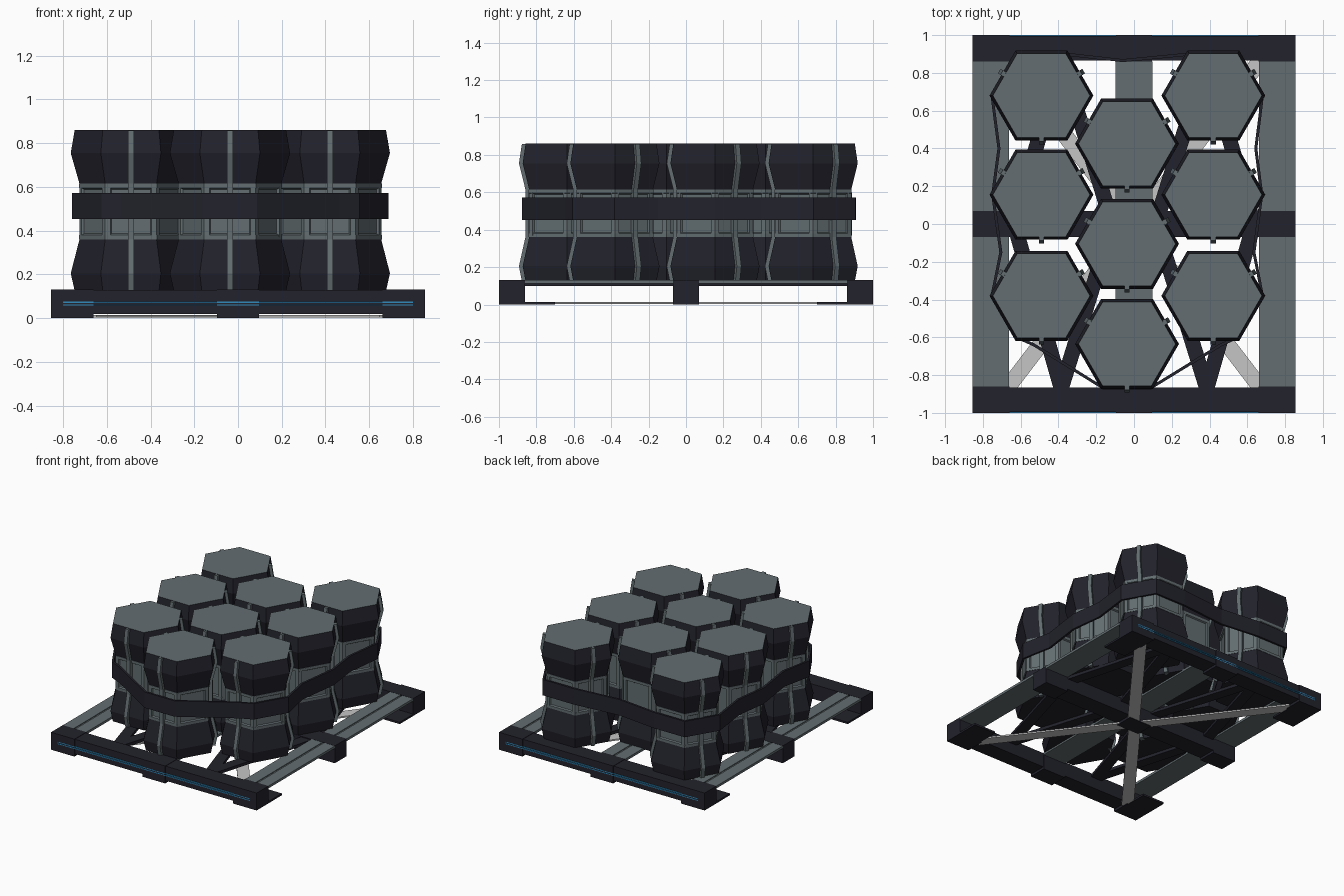
import bpy, bmesh, math
from mathutils import Vector

if "Cube" in bpy.data.objects:
    bpy.data.objects.remove(bpy.data.objects["Cube"])


def mat(name, col):
    m = bpy.data.materials.new(name)
    m.diffuse_color = (*col, 1)
    m.use_nodes = True
    m.node_tree.nodes["Principled BSDF"].inputs["Base Color"].default_value = m.diffuse_color
    return m


DARK = mat("dark_blue_black", (0.016, 0.016, 0.025))
GREY = mat("slate_grey", (0.125, 0.155, 0.165))
LIGHT = mat("light_grey", (0.56, 0.56, 0.56))
BLUE = mat("blue", (0.03, 0.26, 0.52))


def finish(name, bm, mats):
    bmesh.ops.recalc_face_normals(bm, faces=bm.faces)
    me = bpy.data.meshes.new(name)
    bm.to_mesh(me)
    bm.free()
    for m in mats:
        me.materials.append(m)
    ob = bpy.data.objects.new(name, me)
    bpy.context.collection.objects.link(ob)
    return ob


def box(name, x0, x1, y0, y1, z0, z1, m):
    bm = bmesh.new()
    bmesh.ops.create_cube(bm, size=1)
    for v in bm.verts:
        v.co = ((x0 + x1) / 2 + v.co.x * (x1 - x0),
                (y0 + y1) / 2 + v.co.y * (y1 - y0),
                (z0 + z1) / 2 + v.co.z * (z1 - z0))
    return finish(name, bm, [m])


def bar(name, a, b, w, z0, z1, m):
    a, b = Vector(a), Vector(b)
    d = b - a
    ob = box(name, -d.length / 2, d.length / 2, -w / 2, w / 2, z0, z1, m)
    ob.location = ((a.x + b.x) / 2, (a.y + b.y) / 2, 0)
    ob.rotation_euler.z = math.atan2(d.y, d.x)
    return ob


def loft(bm, rings):
    """Closed rings of equal count joined into a capped solid."""
    vs = [[bm.verts.new(p) for p in r] for r in rings]
    n = len(vs[0])
    for a, b in zip(vs, vs[1:]):
        for i in range(n):
            j = (i + 1) % n
            bm.faces.new((a[i], a[j], b[j], b[i]))
    bm.faces.new(vs[0])
    return bm.faces.new(vs[-1])


def hexring(r, z):
    return [(r * math.cos(math.radians(60 * k)), r * math.sin(math.radians(60 * k)), z) for k in range(6)]


# canister: waisted hexagonal drum with dark ends, grey waist and three ribs
PROFILE = [(0.257, 0.125), (0.275, 0.205), (0.235, 0.36), (0.235, 0.615), (0.275, 0.755), (0.257, 0.86)]


def make_canister():
    bm = bmesh.new()
    # dark end caps
    loft(bm, [hexring(r, z) for r, z in PROFILE[:3]])
    top = loft(bm, [hexring(r, z) for r, z in PROFILE[3:]])
    top.material_index = 1
    dark_count = len(bm.faces)
    # grey waist with collars
    loft(bm, [hexring(r, z) for r, z in
              [(0.238, 0.36), (0.238, 0.38), (0.226, 0.386), (0.226, 0.589), (0.238, 0.595), (0.238, 0.615)]])
    # corner posts on the waist
    for k in range(6):
        c, s = math.cos(math.radians(60 * k)), math.sin(math.radians(60 * k))
        quad = [(0.2, -0.02), (0.226, -0.022), (0.236, 0), (0.226, 0.022), (0.2, 0.02)]
        loft(bm, [[(u * c - v * s, u * s + v * c, z) for u, v in quad] for z in (0.37, 0.6)])
    # ribs on every other side
    for deg in (30, 150, 270):
        c, s = math.cos(math.radians(deg)), math.sin(math.radians(deg))
        rings = []
        for r, z in PROFILE:
            a = r * 0.866
            q = [(a - 0.02, -0.014), (a + 0.02, -0.014), (a + 0.02, 0.014), (a - 0.02, 0.014)]
            rings.append([(u * c - v * s, u * s + v * c, z - (0.002 if z > 0.8 else 0)) for u, v in q])
        loft(bm, rings)
    bm.faces.ensure_lookup_table()
    for f in bm.faces[dark_count:]:
        f.material_index = 1
    return finish("canister", bm, [DARK, GREY])


first = make_canister()
first.location = (-0.49, 0.68, 0)
for x, ys in ((-0.49, (0.155, -0.38)), (-0.037, (0.425, -0.105, -0.635)), (0.42, (0.68, 0.155, -0.38))):
    for y in ys:
        ob = first.copy()
        ob.location = (x, y, 0)
        bpy.context.collection.objects.link(ob)

# strap around the whole load
path = [(0.68, 0.68), (0.555, 0.9), (0.3, 0.9), (-0.06, 0.865), (-0.37, 0.9), (-0.62, 0.9),
        (-0.752, 0.68), (-0.715, 0.4), (-0.748, 0.155), (-0.705, -0.15), (-0.752, -0.38),
        (-0.62, -0.6), (-0.53, -0.64), (-0.16, -0.87), (0.085, -0.87), (0.46, -0.64), (0.55, -0.6),
        (0.68, -0.38), (0.635, -0.15), (0.676, 0.155), (0.645, 0.4)]
bm = bmesh.new()
lo = [bm.verts.new((x, y, 0.453)) for x, y in path]
hi = [bm.verts.new((x, y, 0.572)) for x, y in path]
for i in range(len(path)):
    j = (i + 1) % len(path)
    bm.faces.new((lo[i], lo[j], hi[j], hi[i]))
strap = finish("strap", bm, [DARK])
sol = strap.modifiers.new("thickness", "SOLIDIFY")
sol.thickness = 0.016
sol.offset = 0

# pallet cross beams and their feet
for name, y0, y1 in (("front_beam", -1, -0.86), ("middle_beam", -0.07, 0.07), ("back_beam", 0.86, 1)):
    inset = 0.006 if name != "middle_beam" else 0
    box(name, -0.85, 0.85, y0 + inset, y1 - inset, 0.018, 0.128, DARK)
    for x0, x1 in ((-0.855, -0.66), (-0.095, 0.095), (0.66, 0.855)):
        box(name + "_block", x0, x1, y0, y1, 0, 0.131, DARK)

# grey deck planks between the beams, with a raised centre strip
for xc in (-0.7575, 0, 0.7575):
    for y0, y1 in ((-0.86, -0.07), (0.07, 0.86)):
        box("deck_plank", xc - 0.097, xc + 0.097, y0, y1, 0.112, 0.124, GREY)
        for s in (-1, 1):
            box("deck_slat", xc + s * 0.052 - 0.045, xc + s * 0.052 + 0.045, y0, y1, 0.12, 0.13, GREY)

for sx in (-1, 1):
    for sy in (-1, 1):
        # dark V braces under the load
        for xe in (0.62, 0.13):
            bar("v_brace", (sx * 0.385, sy * 0.87), (sx * xe, sy * 0.05), 0.08, 0.1, 0.122, DARK)
        # light diagonal ground braces and corner plates
        bar("ground_brace", (sx * 0.03, sy * 0.03), (sx * 0.68, sy * 0.88), 0.085, 0.003, 0.014, LIGHT)
        xs = sorted((sx * 0.67, sx * 0.855))
        ys = sorted((sy * 0.7, sy * 0.87))
        box("corner_plate", *xs, *ys, 0, 0.014, DARK)

# blue lines on front and back beams
for sy in (-1, 1):
    for z in (0.06, 0.073):
        ys = sorted((sy * 0.99, sy * 1.001))
        box("blue_line", -0.8, 0.8, *ys, z - 0.003, z + 0.003, BLUE)
